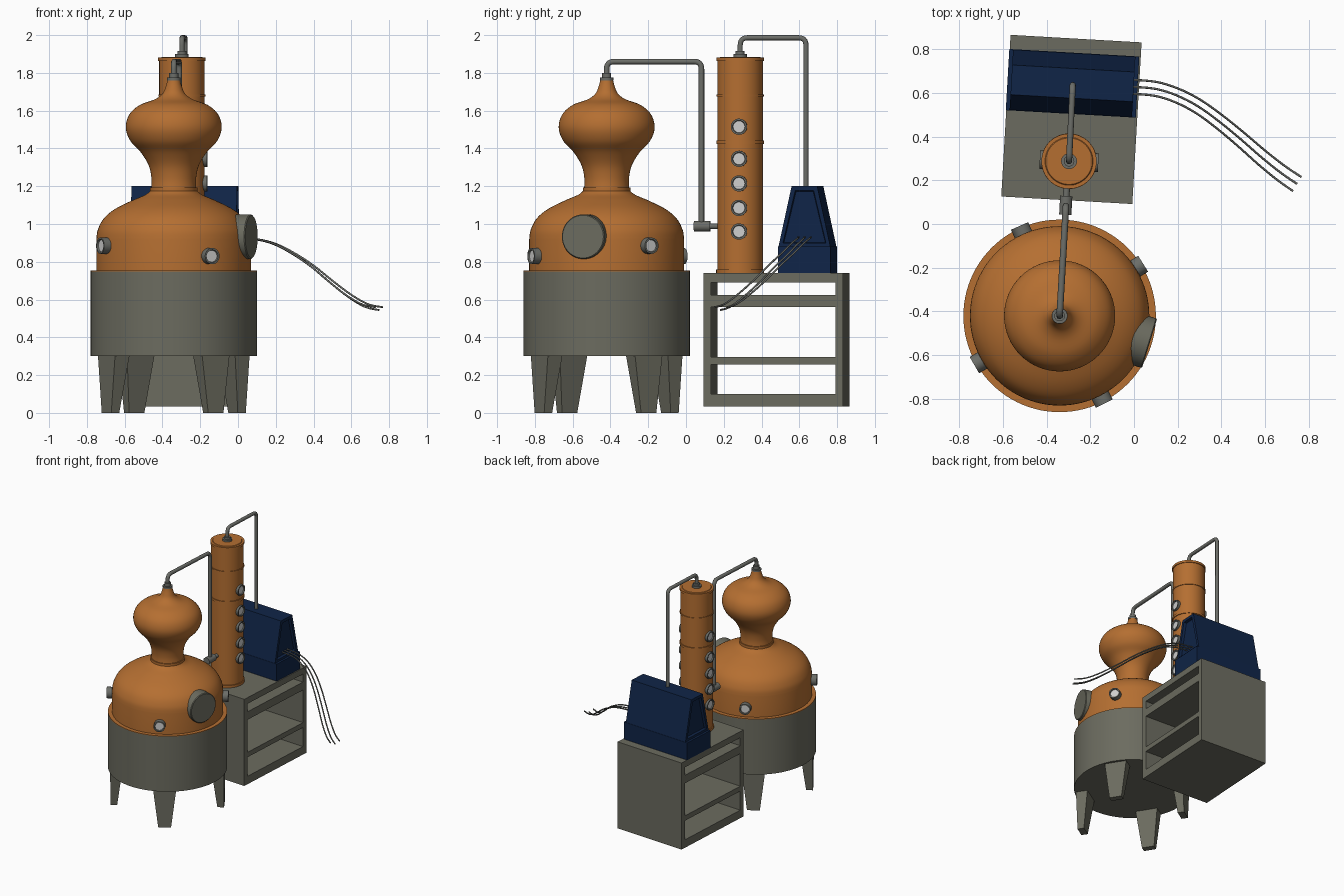
import bpy, bmesh
from math import radians, cos, sin, pi
from mathutils import Vector, Matrix

cube = bpy.data.objects.get("Cube")
if cube:
    bpy.data.objects.remove(cube)


def material(name, rgb, metallic=0.0):
    m = bpy.data.materials.new(name)
    m.use_nodes = True
    m.diffuse_color = (*rgb, 1)
    m.node_tree.nodes["Principled BSDF"].inputs["Base Color"].default_value = (*rgb, 1)
    return m


COPPER = material("copper", (0.46, 0.158, 0.031))
GREY = material("warm grey steel", (0.148, 0.148, 0.115))
STEEL = material("pipe steel", (0.15, 0.155, 0.14))
NAVY = material("navy paint", (0.005, 0.018, 0.064))
GLASS = material("pale glass", (0.62, 0.62, 0.61))

POT = Vector((-0.34, -0.42, 0))
TOWER = Vector((-0.297, 0.287, 0))
TURN = Matrix.Rotation(radians(-3.3), 4, 'Z')


def add(name, bm, mats, smooth=True, matrix=None):
    bmesh.ops.recalc_face_normals(bm, faces=bm.faces)
    me = bpy.data.meshes.new(name)
    bm.to_mesh(me)
    bm.free()
    ob = bpy.data.objects.new(name, me)
    bpy.context.collection.objects.link(ob)
    for m in mats:
        me.materials.append(m)
    if matrix is not None:
        ob.matrix_world = matrix
    if smooth:
        bpy.ops.object.select_all(action='DESELECT')
        ob.select_set(True)
        bpy.context.view_layer.objects.active = ob
        bpy.ops.object.shade_smooth_by_angle(angle=radians(35))
    return ob


def lathe(name, profile, mats, matrix, steps=64, rule=None):
    """Spin a closed-ended (radius, height) profile around local z."""
    bm = bmesh.new()
    verts = [bm.verts.new((r, 0, z)) for r, z in [(0, profile[0][1]), *profile, (0, profile[-1][1])]]
    edges = [bm.edges.new(p) for p in zip(verts, verts[1:])]
    bmesh.ops.spin(bm, geom=verts + edges, cent=(0, 0, 0), axis=(0, 0, 1),
                   angle=2 * pi, steps=steps, use_merge=True)
    bmesh.ops.remove_doubles(bm, verts=bm.verts, dist=0.0002)
    if rule:
        bm.normal_update()
        for f in bm.faces:
            f.material_index = rule(f.calc_center_median())
    return add(name, bm, mats, matrix=matrix)


def smooth_profile(points, n=5):
    """Catmull-Rom curve through the profile points."""
    p = [Vector(q) for q in [points[0], *points, points[-1]]]
    out = []
    for a, b, c, d in zip(p, p[1:], p[2:], p[3:]):
        for i in range(n):
            t = i / n
            out.append(0.5 * (2 * b + (c - a) * t + (2 * a - 5 * b + 4 * c - d) * t**2
                              + (3 * b - a - 3 * c + d) * t**3))
    return [tuple(q) for q in out] + [tuple(p[-1])]


def facing(origin, azimuth):
    """Matrix whose local z points outward along the azimuth."""
    return (Matrix.Translation(origin) @ Matrix.Rotation(radians(azimuth), 4, 'Z')
            @ Matrix.Rotation(pi / 2, 4, 'Y'))


def box(name, size, centre, mat, matrix):
    bm = bmesh.new()
    bmesh.ops.create_cube(bm, size=1, matrix=Matrix.Translation(centre) @ Matrix.Diagonal((*size, 1)))
    return add(name, bm, [mat], False, matrix)


def tube(name, points, radius, kind='POLY', mat=STEEL):
    cu = bpy.data.curves.new(name, 'CURVE')
    cu.dimensions = '3D'
    cu.bevel_depth = radius
    cu.bevel_resolution = 3
    cu.use_fill_caps = True
    sp = cu.splines.new('POLY')
    sp.points.add(len(points) - 1)
    for p, co in zip(sp.points, points):
        p.co = (*co, 1)
    sp.use_smooth = True
    cu.materials.append(mat)
    ob = bpy.data.objects.new(name, cu)
    bpy.context.collection.objects.link(ob)
    return ob


def rounded(corners, r=0.04, n=6):
    """Round the inner corners of a path."""
    pts = [Vector(c) for c in corners]
    out = [pts[0]]
    for a, b, c in zip(pts, pts[1:], pts[2:]):
        p, q = b + (a - b).normalized() * r, b + (c - b).normalized() * r
        out += [p * (1 - t)**2 + b * 2 * t * (1 - t) + q * t**2 for t in [i / n for i in range(n + 1)]]
    return out + [pts[-1]]


def porthole(name, origin, azimuth, depth):
    r = 0.043
    lathe(name, [(r, -0.04), (r, depth), (0.034, depth), (0.031, depth - 0.008)],
          [STEEL, GLASS], facing(origin, azimuth), 24,
          lambda c: int(c.xy.length < 0.028 and c.z > 0))


# Pot: jacket with a copper rim, dome, collar and onion head
at_pot = Matrix.Translation(POT)
lathe("heating_jacket", [(0.44, 0.3), (0.44, 0.748), (0.44, 0.753)], [GREY, COPPER], at_pot, 96,
      lambda c: int(c.z > 0.749))
dome = smooth_profile([(0.41, 0.92), (0.402, 0.97), (0.37, 1.03), (0.31, 1.08), (0.22, 1.125),
                       (0.15, 1.155), (0.12, 1.18)])
lathe("pot_dome", [(0.41, 0.74), *dome], [COPPER], at_pot, 96)
lathe("neck_collar", [(0.126, 1.172), (0.126, 1.194)], [COPPER], at_pot)
onion = smooth_profile([(0.12, 1.18), (0.118, 1.24), (0.133, 1.31), (0.175, 1.38), (0.23, 1.44),
                        (0.254, 1.51), (0.235, 1.58), (0.18, 1.63), (0.1, 1.66), (0.06, 1.69),
                        (0.042, 1.73), (0.033, 1.765)])
lathe("onion_head", onion, [COPPER], at_pot)
lathe("head_flange", [(0.036, 1.76), (0.036, 1.775), (0.024, 1.775), (0.024, 1.8)], [STEEL], at_pot, 32)

# Four tapered legs
for i in range(4):
    bm = bmesh.new()
    bmesh.ops.create_cube(bm, size=1)
    for v in bm.verts:
        top = v.co.z > 0
        outer = v.co.x > 0
        v.co = Vector((0.42 if outer else (0.33 if top else 0.37),
                       v.co.y * (0.17 if top else 0.095), 0.302 if top else 0))
    add(f"leg_{i + 1}", bm, [GREY], False,
        at_pot @ Matrix.Rotation(radians(-58 + 90 * i), 4, 'Z'))

# Pot sight glasses and manhole
for i, (az, z) in enumerate([(-63, 0.83), (32, 0.885), (114, 0.83), (210, 0.885)]):
    a = radians(az)
    porthole(f"pot_porthole_{i + 1}", POT + Vector((0.41 * cos(a), 0.41 * sin(a), z)), az, 0.04)
lathe("manhole_cover", [(0.118, 0.3), (0.118, 0.425), (0.113, 0.43)], [GREY],
      facing(POT + Vector((0, 0, 0.933)), -17), 48)

# Column with bands, cap and two rows of sight glasses
at_tower = Matrix.Translation(TOWER)
lathe("column", [(0.12, 0.74), (0.12, 1.87), (0.106, 1.885)], [COPPER], at_tower)
for i, (z, h, r) in enumerate([(0.75, 0.02, 0.127), (1.433, 0.018, 0.126),
                               (1.68, 0.012, 0.125), (1.872, 0.018, 0.126)]):
    lathe(f"column_band_{i + 1}", [(r, z - h / 2), (r, z + h / 2)], [COPPER], at_tower)
lathe("column_flange", [(0.036, 1.88), (0.036, 1.9), (0.024, 1.9), (0.024, 1.915)], [STEEL], at_tower, 32)
for side, az in (("left", -3), ("right", 177)):
    a = radians(az)
    for i, z in enumerate([0.96, 1.085, 1.215, 1.345, 1.515]):
        porthole(f"column_porthole_{side}_{i + 1}",
                 TOWER + Vector((0.11 * cos(a), 0.11 * sin(a), z)), az, 0.024)

# Vapour pipes and the inlet fitting
tube("pot_vapour_pipe", rounded([(-0.34, -0.42, 1.77), (-0.34, -0.42, 1.86),
                                 (-0.311, 0.082, 1.86), (-0.311, 0.082, 0.99)]), 0.015)
tube("column_vapour_pipe", rounded([(-0.297, 0.287, 1.89), (-0.297, 0.287, 1.986),
                                    (-0.28, 0.635, 1.986), (-0.28, 0.635, 1.19)]), 0.014)
lathe("inlet_fitting", [(0.028, -0.08), (0.028, 0.006), (0.015, 0.006), (0.015, 0.08)], [STEEL],
      facing((-0.31, 0.122, 0.988), 87), 24)

# Cabinet open at both sides
at_cabinet = Matrix.Translation((-0.286, 0.478, 0)) @ TURN
for name, y in (("front", -0.35), ("back", 0.35)):
    box(f"cabinet_{name}_wall", (0.6, 0.04, 0.705), (0, y, 0.3875), GREY, at_cabinet)
for i, (lo, hi) in enumerate([(0.035, 0.1), (0.255, 0.295), (0.56, 0.625), (0.69, 0.74)]):
    box(f"cabinet_shelf_{i + 1}", (0.6, 0.7, hi - lo), (0, 0, (lo + hi) / 2), GREY, at_cabinet)

# Condenser: base plinth and tapered hood with recessed end panels
at_condenser = Matrix.Translation((-0.281, 0.643, 0)) @ TURN
box("condenser_base", (0.595, 0.28, 0.14), (0, 0, 0.81), NAVY, at_condenser)
bm = bmesh.new()
bmesh.ops.create_cube(bm, size=1)
for v in bm.verts:
    top = v.co.z > 0
    v.co = Vector((v.co.x * 0.56, v.co.y * (0.136 if top else 0.275), 1.2 if top else 0.88))
bm.normal_update()
ends = [f for f in bm.faces if abs(f.normal.x) > 0.9]
bmesh.ops.inset_individual(bm, faces=ends, thickness=0.03)
bmesh.ops.inset_individual(bm, faces=ends, thickness=0.006, depth=-0.02)
add("condenser_hood", bm, [NAVY], False, at_condenser)

# Three hanging cables
path = [(-0.02, 0.0, 0.93), (0.1, -0.01, 0.92), (0.2, -0.04, 0.895), (0.3, -0.09, 0.845),
        (0.4, -0.16, 0.78), (0.5, -0.24, 0.7), (0.6, -0.325, 0.625), (0.69, -0.395, 0.575),
        (0.765, -0.445, 0.56)]
for i in range(3):
    stretch = 1 - 0.025 * i
    pts = [(x * stretch, 0.66 - 0.032 * i + y, z - 0.01 * (i == 1) * x / 0.5) for x, y, z in path]
    tube(f"cable_{i + 1}", smooth_profile(pts, 4), 0.005)
